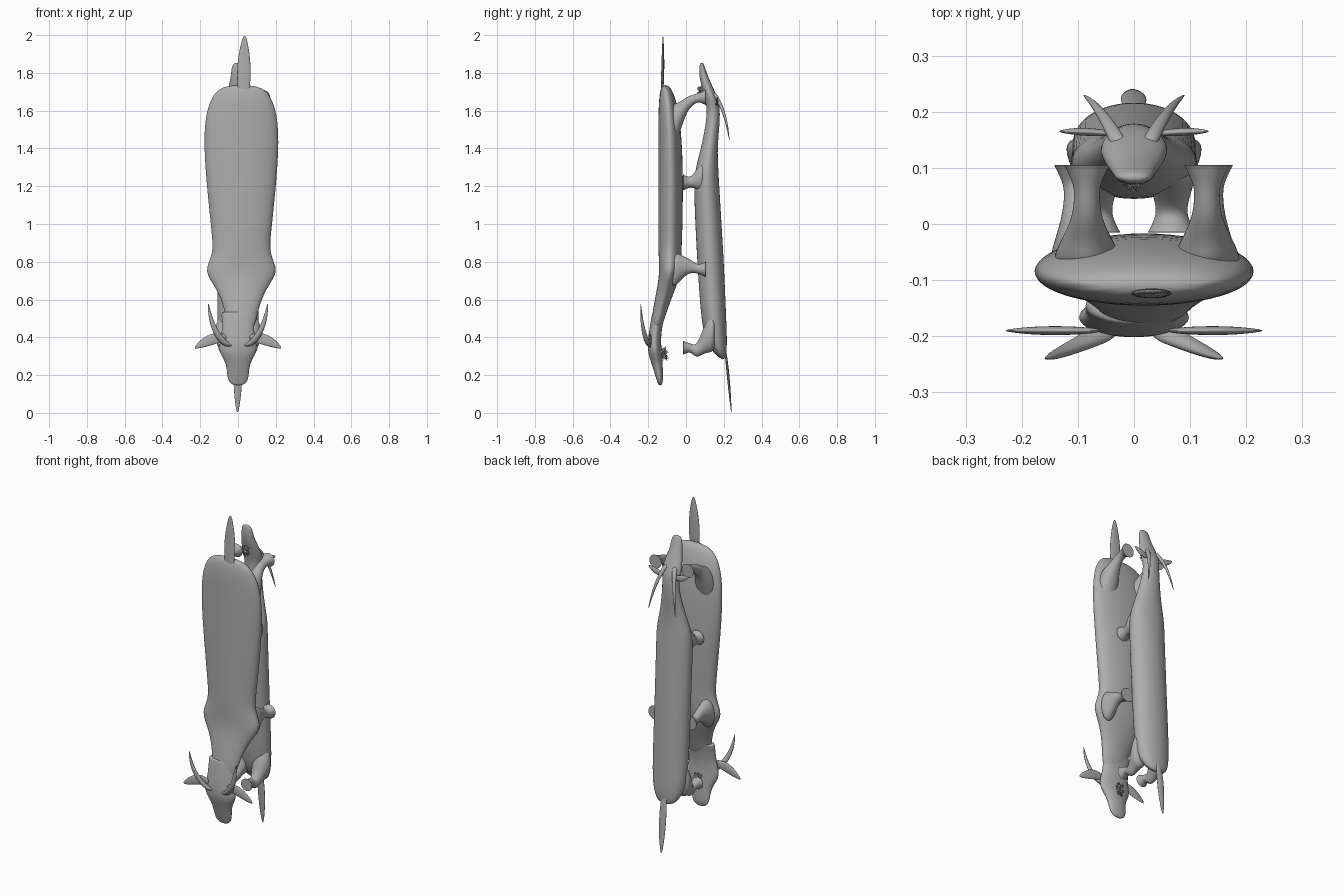
import bpy, bmesh, math, random
from mathutils import Vector

cube = bpy.data.objects.get("Cube")
if cube:
    bpy.data.objects.remove(cube, do_unlink=True)

random.seed(4)
SEGMENTS = 12
SWELL = 1.055  # offsets the shrinkage caused by subdivision
STEPS = 6
X, Y, Z = Vector((1, 0, 0)), Vector((0, 1, 0)), Vector((0, 0, 1))

grey = bpy.data.materials.new("plain grey")
grey.use_nodes = True
colour = (0.42, 0.42, 0.42, 1)
grey.diffuse_color = colour
grey.node_tree.nodes["Principled BSDF"].inputs["Base Color"].default_value = colour


def finish(name, bm):
    """Turn a bmesh into a smooth shaded object."""
    bmesh.ops.recalc_face_normals(bm, faces=bm.faces)
    for face in bm.faces:
        face.smooth = True
    mesh = bpy.data.meshes.new(name)
    bm.to_mesh(mesh)
    bm.free()
    mesh.materials.append(grey)
    obj = bpy.data.objects.new(name, mesh)
    bpy.context.collection.objects.link(obj)
    return obj


def loft(name, rings, across, along):
    """Skin elliptical rings given as centre, radius across and radius along."""
    bm = bmesh.new()
    loops = []
    for centre, wide, deep in rings:
        loop = []
        for i in range(SEGMENTS):
            angle = math.tau * i / SEGMENTS
            offset = across * wide * math.cos(angle) + along * deep * math.sin(angle)
            loop.append(bm.verts.new(Vector(centre) + offset * SWELL))
        loops.append(loop)
    for low, high in zip(loops, loops[1:]):
        for i in range(SEGMENTS):
            j = (i + 1) % SEGMENTS
            bm.faces.new((low[i], low[j], high[j], high[i]))
    bm.faces.new(loops[0])
    bm.faces.new(loops[-1])
    rounding = finish(name, bm).modifiers.new("rounding", "SUBSURF")
    rounding.levels = rounding.render_levels = 2


def trunk(name, middle, outline):
    """Upright form from rows of height, half width, front edge and back edge."""
    rings = [((middle, (front + back) / 2, height), half, (back - front) / 2)
             for height, half, front, back in outline]
    loft(name, rings, X, Y)


def leaf_shape(t):
    return math.sin(math.pi * (0.1 + 0.87 * t)) ** 0.7


def horn_shape(t):
    return (1.03 - t) ** 0.7


def blade(name, points, wide, deep, shape, across, along):
    """Horn, ear or tail swept along a curve through root, bend and tip."""
    root, bend, tip = (Vector(point) for point in points)
    rings = []
    for step in range(STEPS + 1):
        t = step / STEPS
        centre = root.lerp(bend, t).lerp(bend.lerp(tip, t), t)
        rings.append((centre, wide * shape(t), deep * shape(t)))
    loft(name, rings, across, along)


def blade_pair(name, points, *style):
    """The same blade on both sides of the head."""
    for label, side in (("left", 1), ("right", -1)):
        flipped = [(side * x, y, z) for x, y, z in points]
        blade(f"{name}_{label}", flipped, *style)


def leg_pair(name, middle, spread, path, hoof):
    """Legs running along y, with a deep thigh, a slim shank and a flared flat hoof."""
    rows = [(y, z, radius, radius * (2 - i / (len(path) - 1)))
            for i, (y, z, radius) in enumerate(path)]
    end, height, _ = path[-1]
    forward = math.copysign(1, end - path[0][0])
    for inset, flare in ((0.02, 0.75), (0.005, 0.9), (0, 1), (0, 0.95)):
        rows.append((end + forward * (0.04 - inset), height, hoof * flare, hoof * flare))
    for label, side in (("left", 1), ("right", -1)):
        x = middle + side * spread
        rings = [((x, y, z), wide, deep) for y, z, wide, deep in rows]
        loft(f"{name}_{label}", rings, X, Z)


def beard(name, centre, size):
    """Shaggy tuft of thin tapering strands."""
    bm = bmesh.new()
    centre = Vector(centre)
    for _ in range(90):
        direction = Vector([random.uniform(-1, 1) for _ in range(3)]).normalized()
        reach = Vector([d * s for d, s in zip(direction, size)]) * random.uniform(0.7, 1)
        root = centre + reach * 0.1
        side = direction.orthogonal().normalized() * 0.004
        other = direction.cross(side)
        base = [bm.verts.new(root + p) for p in (side, other, -side - other)]
        point = bm.verts.new(centre + reach)
        bm.faces.new(base)
        for i in range(3):
            bm.faces.new((base[i], base[(i + 1) % 3], point))
    finish(name, bm)


# Front animal, head down: body and neck
trunk("front_body", 0.018, [
    (1.74, 0.1, -0.13, -0.09),
    (1.66, 0.17, -0.145, -0.05),
    (1.5, 0.2, -0.145, -0.025),
    (1.25, 0.187, -0.145, -0.015),
    (0.95, 0.155, -0.145, -0.02),
    (0.84, 0.145, -0.145, -0.025),
    (0.75, 0.2, -0.14, -0.03),
    (0.67, 0.135, -0.15, -0.05),
    (0.55, 0.085, -0.175, -0.1),
    (0.42, 0.07, -0.19, -0.135)])
# Front animal: head, its collar edge just outside the neck
trunk("front_head", 0, [
    (0.535, 0.085, -0.178, -0.11),
    (0.53, 0.087, -0.178, -0.11),
    (0.42, 0.08, -0.198, -0.135),
    (0.33, 0.11, -0.205, -0.13),
    (0.27, 0.06, -0.185, -0.125),
    (0.19, 0.057, -0.16, -0.12),
    (0.16, 0.045, -0.15, -0.125),
    (0.145, 0.02, -0.145, -0.13)])
blade_pair("front_horn", [(0.045, -0.19, 0.35), (0.14, -0.235, 0.41), (0.158, -0.24, 0.58)],
           0.025, 0.016, horn_shape, X, Y)
blade_pair("front_ear", [(0.06, -0.19, 0.4), (0.15, -0.19, 0.4), (0.23, -0.19, 0.345)],
           0.008, 0.03, leaf_shape, Y, Z)
blade("front_tail", [(0.03, -0.13, 1.64), (0.03, -0.12, 1.8), (0.035, -0.122, 2)],
      0.036, 0.008, leaf_shape, X, Y)
beard("front_beard", (0, -0.115, 0.31), (0.035, 0.03, 0.055))

# Front animal: legs reaching backwards
leg_pair("front_hind_leg", 0.023, 0.107, [
    (-0.09, 1.5, 0.065), (-0.045, 1.54, 0.055), (-0.01, 1.61, 0.035),
    (0.02, 1.65, 0.024), (0.065, 1.67, 0.021)], 0.041)
leg_pair("front_fore_leg", 0.017, 0.118, [
    (-0.08, 0.75, 0.055), (-0.03, 0.77, 0.04), (0.02, 0.78, 0.025),
    (0.065, 0.76, 0.022)], 0.042)

# Rear animal, head up: body, neck and head
trunk("rear_body", 0, [
    (0.28, 0.05, 0.185, 0.21),
    (0.36, 0.1, 0.105, 0.218),
    (0.5, 0.11, 0.08, 0.212),
    (0.8, 0.108, 0.06, 0.2),
    (1.2, 0.112, 0.04, 0.175),
    (1.3, 0.11, 0.052, 0.17),
    (1.4, 0.08, 0.08, 0.165),
    (1.55, 0.05, 0.11, 0.18),
    (1.62, 0.048, 0.11, 0.178),
    (1.67, 0.066, 0.1, 0.168),
    (1.77, 0.037, 0.07, 0.12),
    (1.83, 0.035, 0.07, 0.1),
    (1.855, 0.02, 0.075, 0.09)])
blade_pair("rear_horn", [(0.025, 0.14, 1.7), (0.06, 0.21, 1.62), (0.09, 0.23, 1.44)],
           0.014, 0.013, horn_shape, X, Y)
blade_pair("rear_ear", [(0.03, 0.16, 1.64), (0.09, 0.166, 1.64), (0.134, 0.165, 1.67)],
           0.007, 0.018, leaf_shape, Y, Z)
blade("rear_tail", [(0, 0.205, 0.36), (0, 0.225, 0.2), (-0.003, 0.24, 0)],
      0.023, 0.007, leaf_shape, X, Y)
beard("rear_beard", (0, 0.077, 1.7), (0.026, 0.026, 0.045))

# Rear animal: legs reaching forwards
leg_pair("rear_hind_leg", 0, 0.067, [
    (0.16, 0.44, 0.06), (0.11, 0.41, 0.05), (0.075, 0.35, 0.032),
    (0.05, 0.325, 0.024), (0.025, 0.345, 0.022)], 0.037)
leg_pair("rear_fore_leg", 0, 0.067, [
    (0.1, 1.26, 0.045), (0.06, 1.24, 0.036), (0.025, 1.22, 0.025)], 0.043)
